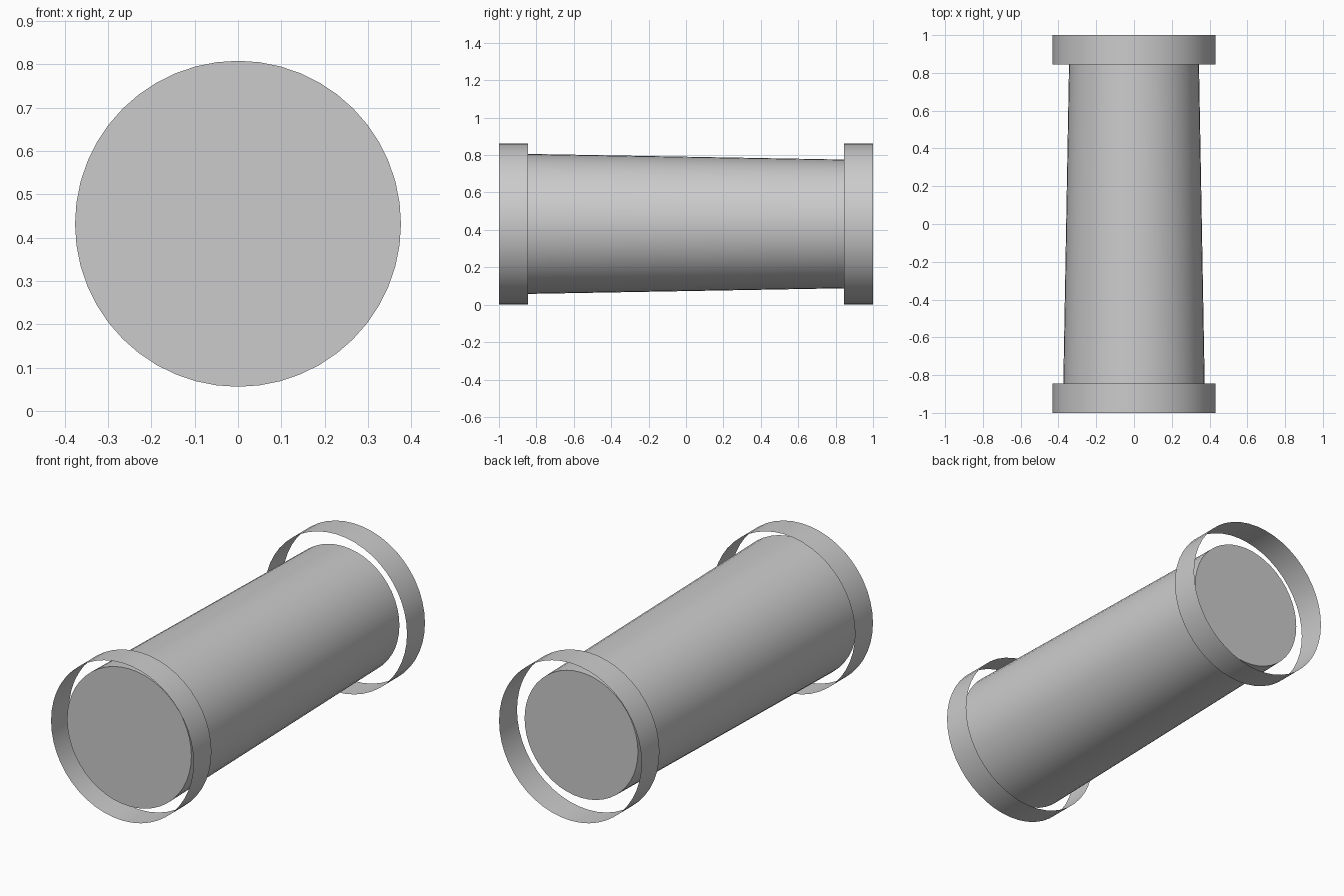
import bpy
import bmesh
from math import radians
from mathutils import Matrix, Vector

if "Cube" in bpy.data.objects:
    bpy.data.objects.remove(bpy.data.objects["Cube"])

SIDES = 48
AXIS_Z = 0.432

grey = bpy.data.materials.new("plain grey")
grey.use_nodes = True
colour = (0.6, 0.6, 0.6, 1)
grey.diffuse_color = colour
grey.node_tree.nodes["Principled BSDF"].inputs["Base Color"].default_value = colour


def tube(name, front_y, back_y, front_r, back_r, capped):
    """Round part lying along y, with open or closed ends."""
    bm = bmesh.new()
    bmesh.ops.create_cone(bm, cap_ends=capped, segments=SIDES, radius1=front_r,
                          radius2=back_r, depth=back_y - front_y)
    # Turn the axis from z to y
    bmesh.ops.transform(bm, matrix=Matrix.Rotation(radians(-90), 4, "X"), verts=bm.verts)
    bmesh.ops.translate(bm, vec=Vector((0, (front_y + back_y) / 2, AXIS_Z)), verts=bm.verts)
    mesh = bpy.data.meshes.new(name)
    bm.to_mesh(mesh)
    bm.free()
    mesh.materials.append(grey)
    obj = bpy.data.objects.new(name, mesh)
    bpy.context.collection.objects.link(obj)
    bpy.ops.object.select_all(action="DESELECT")
    obj.select_set(True)
    bpy.context.view_layer.objects.active = obj
    bpy.ops.object.shade_smooth_by_angle(angle=radians(30))
    return obj


# Tapered solid body
tube("body", -0.94, 0.905, 0.376, 0.343, True)

# Thin open bands around both ends
tube("front_band", -1, -0.845, 0.431, 0.431, False)
tube("back_band", 0.845, 1, 0.431, 0.431, False)
